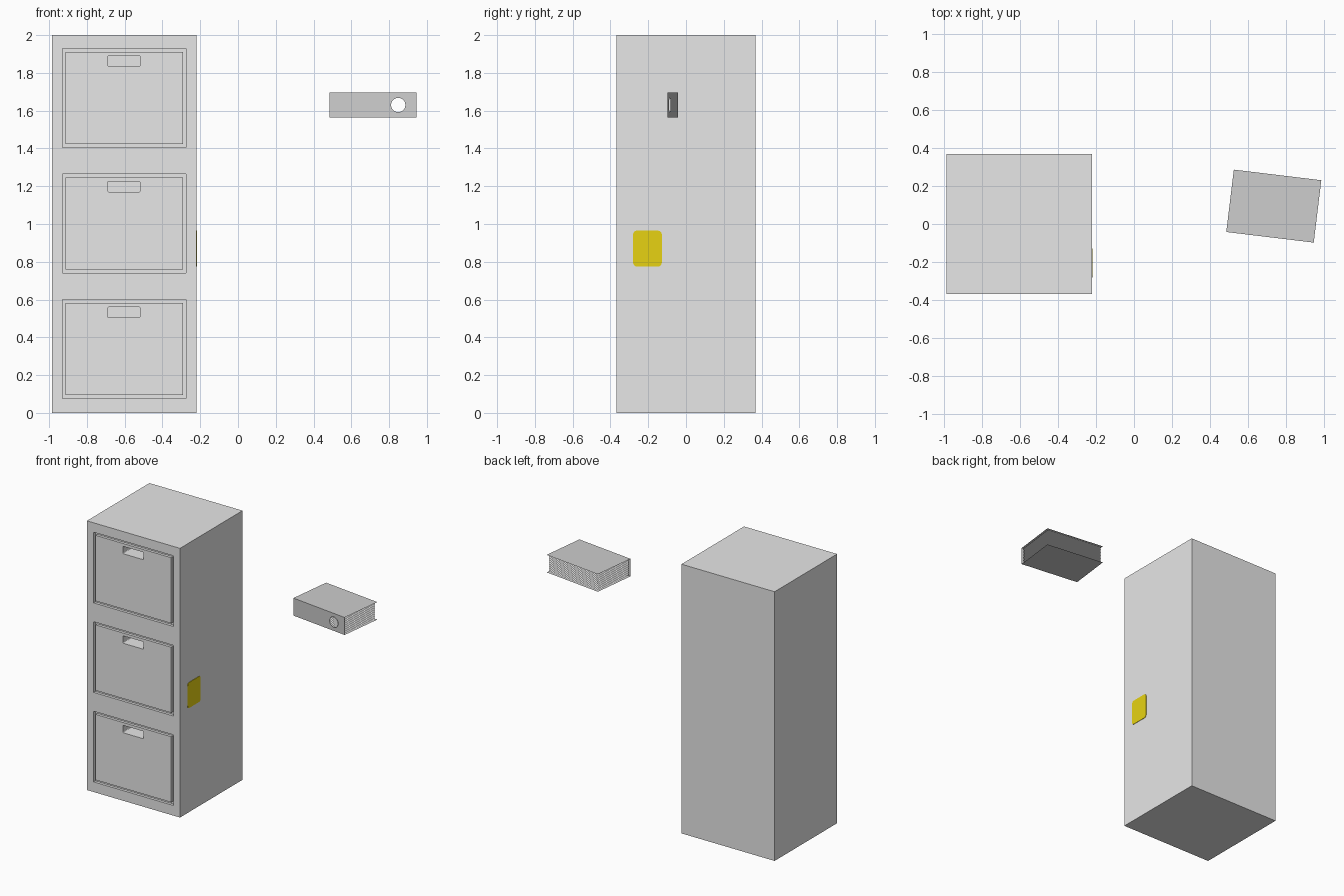
import bpy, bmesh, math
from mathutils import Matrix, Vector

if "Cube" in bpy.data.objects:
    bpy.data.objects.remove(bpy.data.objects["Cube"])


def material(name, rgb):
    m = bpy.data.materials.new(name)
    m.diffuse_color = (*rgb, 1)
    m.use_nodes = True
    m.node_tree.nodes["Principled BSDF"].inputs["Base Color"].default_value = m.diffuse_color
    return m


CABINET = material("cabinet grey", (0.8, 0.8, 0.8))
BINDER = material("binder grey", (0.61, 0.61, 0.61))
PAPER = material("paper", (0.8, 0.8, 0.8))
YELLOW = material("label yellow", (0.8, 0.65, 0.006))


def make(name, bm, mat, matrix=None):
    me = bpy.data.meshes.new(name)
    bm.to_mesh(me)
    bm.free()
    ob = bpy.data.objects.new(name, me)
    bpy.context.collection.objects.link(ob)
    if mat:
        me.materials.append(mat)
    if matrix:
        ob.matrix_world = matrix
    return ob


def box(name, lo, hi, mat, round_axis=None, radius=0.0):
    """Box between two corners, with edges along round_axis optionally rounded."""
    lo, hi = Vector(lo), Vector(hi)
    bm = bmesh.new()
    bmesh.ops.create_cube(bm, size=1)
    bmesh.ops.scale(bm, vec=hi - lo, verts=bm.verts)
    bmesh.ops.translate(bm, vec=(lo + hi) / 2, verts=bm.verts)
    if round_axis is not None:
        edges = [e for e in bm.edges
                 if abs((e.verts[0].co - e.verts[1].co).normalized()[round_axis]) > 0.9]
        bmesh.ops.bevel(bm, geom=edges, offset=radius, segments=4, profile=0.5, affect='EDGES')
    return make(name, bm, mat)


def cut(target, cutter):
    mod = target.modifiers.new("cut", 'BOOLEAN')
    mod.operation = 'DIFFERENCE'
    mod.solver = 'EXACT'
    mod.object = cutter
    bpy.context.view_layer.objects.active = target
    bpy.ops.object.modifier_apply(modifier=mod.name)


# Filing cabinet: body with three grooved drawers and recessed handles
FRONT, GROOVE = -0.367, 0.02
cabinet = box("cabinet_body", (-0.985, FRONT, 0), (-0.22, 0.367, 2), CABINET)
for i, z in enumerate((0.075, 0.74, 1.405)):
    recess = box("recess_cutter", (-0.93, FRONT - 0.1, z), (-0.275, FRONT + GROOVE, z + 0.525), None)
    slot = box("slot_cutter", (-0.69, FRONT - 0.1, z + 0.43), (-0.518, FRONT + 0.1, z + 0.485),
               None, 1, 0.006)
    panel = box(f"drawer_panel_{i + 1}", (-0.913, FRONT, z + 0.019),
                (-0.292, FRONT + GROOVE, z + 0.506), CABINET)
    cut(cabinet, recess)
    cut(cabinet, slot)
    cut(panel, slot)
    for c in (recess, slot):
        bpy.data.objects.remove(c)

# Yellow label on the right side
box("side_label", (-0.222, -0.28, 0.775), (-0.217, -0.128, 0.965), YELLOW, 0, 0.02)

# Binder: local x along the spine, y into the depth, z up
L, D, H = 0.463, 0.33, 0.13
place = Matrix.Translation((0.485, -0.042, 1.565)) @ Matrix.Rotation(math.radians(-6.9), 4, 'Z')


def sheet(bm, x0, x1, y0, y1, z, up=True):
    vs = [bm.verts.new(p) for p in ((x0, y0, z), (x1, y0, z), (x1, y1, z), (x0, y1, z))]
    bm.faces.new(vs if up else vs[::-1])


# Thin covers
bm = bmesh.new()
sheet(bm, 0, L, 0, D, H)
sheet(bm, 0, L, 0, D, 0, False)
make("binder_covers", bm, BINDER, place)

# Spine with a round finger hole
bm = bmesh.new()
N = 32
outer = [(0, 0), (L, 0), (L, H), (0, H)]
hole = [(0.366 + 0.038 * math.cos(2 * math.pi * k / N),
         0.065 + 0.038 * math.sin(2 * math.pi * k / N)) for k in range(N)]
for loop in (outer, hole):
    vs = [bm.verts.new((x, 0, z)) for x, z in loop]
    for k in range(len(vs)):
        bm.edges.new((vs[k], vs[(k + 1) % len(vs)]))
bmesh.ops.triangle_fill(bm, edges=bm.edges[:], use_beauty=True, normal=(0, -1, 0))
for f in bm.faces:
    if f.normal.y > 0:
        f.normal_flip()
make("binder_spine", bm, BINDER, place)

# Stack of loose paper sheets
bm = bmesh.new()
COUNT = 25
for k in range(COUNT):
    sheet(bm, 0.01, L - 0.01, 0.008, D - 0.01, 0.006 + (H - 0.012) * k / (COUNT - 1))
make("paper_sheets", bm, PAPER, place)
